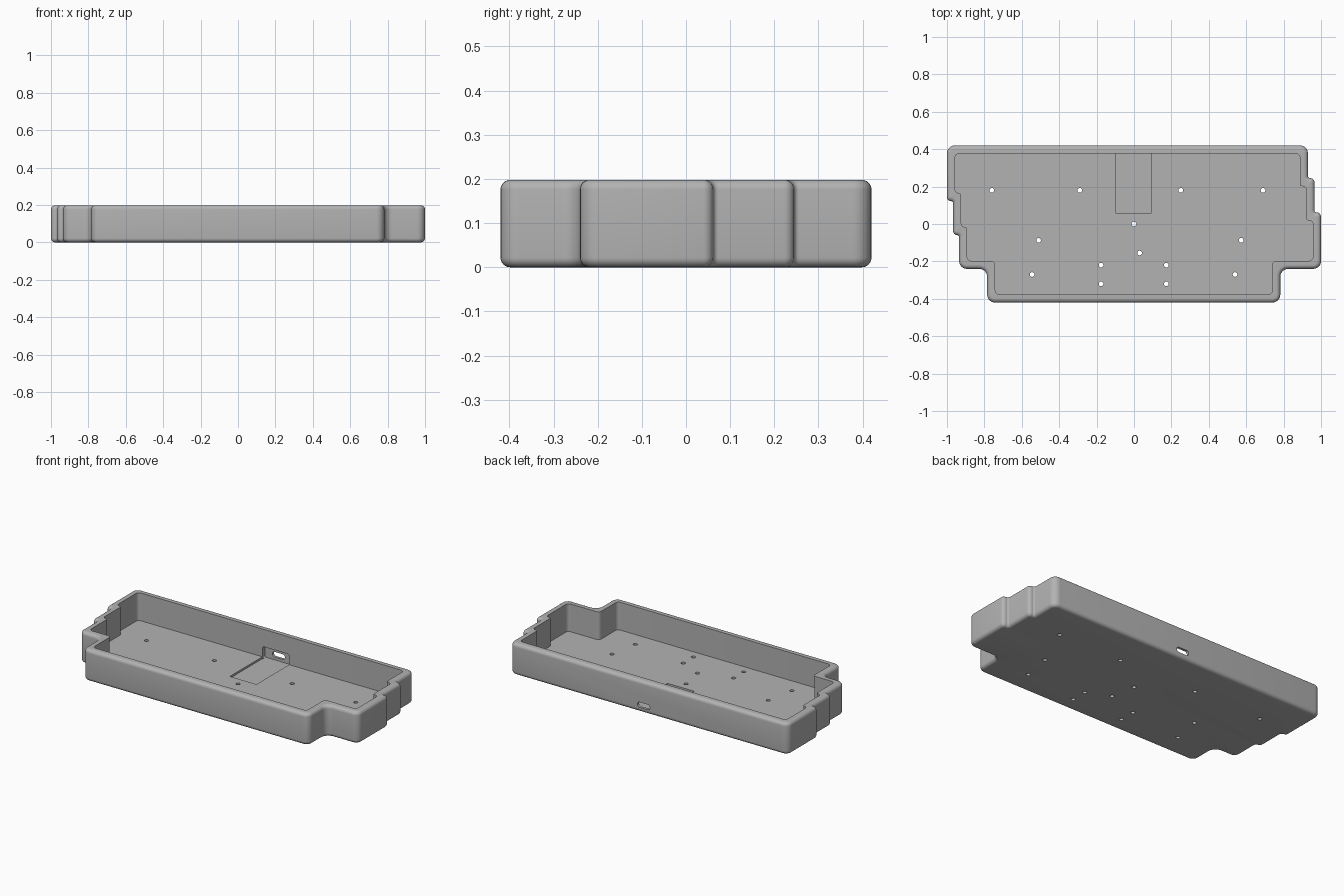
import bpy, bmesh, math
from mathutils import Vector, Matrix

if "Cube" in bpy.data.objects:
    bpy.data.objects.remove(bpy.data.objects["Cube"], do_unlink=True)

HEIGHT, WALL, FLOOR, FILLET = 0.198, 0.043, 0.024, 0.022
BIG, OUT, IN = 0.042, 0.023, 0.011   # corner radii: main, step outside, step inside

# Outline corners, clockwise: x, y, radius
CORNERS = [
    (-1, 0.42, BIG), (0.93, 0.42, BIG), (0.93, 0.245, IN), (0.965, 0.245, OUT),
    (0.965, 0.062, IN), (1, 0.062, OUT), (1, -0.24, BIG), (0.782, -0.24, BIG),
    (0.782, -0.42, BIG), (-0.785, -0.42, BIG), (-0.785, -0.24, BIG), (-0.935, -0.24, BIG),
    (-0.935, -0.06, IN), (-0.967, -0.06, OUT), (-0.967, 0.122, IN), (-1, 0.122, OUT),
]


def outline(inset, radius=None, steps=6):
    """Rounded outline moved inwards; radius caps every corner if given."""
    points = []
    n = len(CORNERS)
    for i, (x, y, r) in enumerate(CORNERS):
        p = Vector((x, y))
        a = (p - Vector(CORNERS[i - 1][:2])).normalized()
        b = (Vector(CORNERS[(i + 1) % n][:2]) - p).normalized()
        corner = p + inset * Vector((a.y + b.y, -a.x - b.x))
        convex = a.x * b.y - a.y * b.x < 0
        if radius:
            r = min(r, radius)
        else:
            r = max(r - inset, 0.001) if convex else r + inset
        center = corner + (b - a) * r
        for k in range(steps + 1):
            t = math.pi / 2 * k / steps
            points.append(center + r * (a * math.sin(t) - b * math.cos(t)))
    return points


def make_object(name, bm):
    bmesh.ops.recalc_face_normals(bm, faces=bm.faces)
    mesh = bpy.data.meshes.new(name)
    bm.to_mesh(mesh)
    bm.free()
    obj = bpy.data.objects.new(name, mesh)
    bpy.context.collection.objects.link(obj)
    return obj


def box_cutter(name, x0, x1, y0, y1, z0, z1, round_y=0.0):
    """Box; round_y rounds the edges running front to back."""
    bm = bmesh.new()
    size = Vector((x1 - x0, y1 - y0, z1 - z0))
    middle = Vector((x0 + x1, y0 + y1, z0 + z1)) / 2
    bmesh.ops.create_cube(bm, size=1, matrix=Matrix.Translation(middle) @ Matrix.Diagonal((*size, 1)))
    if round_y:
        edges = [e for e in bm.edges if abs(e.verts[0].co.y - e.verts[1].co.y) > 1e-4]
        bmesh.ops.bevel(bm, geom=edges, offset=round_y, segments=6, profile=0.5, affect='EDGES')
    return make_object(name, bm)


# Tray shell: bottom fillet, outer wall, top fillet, rim, inner wall, floor
arc = [math.pi / 2 * k / 6 for k in range(7)]
levels = [(FILLET * (1 - math.sin(t)), FILLET * (1 - math.cos(t))) for t in arc]
layers = [(outline(d), z) for d, z in levels]
layers += [(outline(d), HEIGHT - z) for d, z in reversed(levels)]
layers += [(outline(WALL, 0.022), HEIGHT), (outline(WALL, 0.022), FLOOR)]
bm = bmesh.new()
rings = [[bm.verts.new((p.x, p.y, z)) for p in pts] for pts, z in layers]
for low, high in zip(rings, rings[1:]):
    for i in range(len(low)):
        bm.faces.new((low[i - 1], low[i], high[i], high[i - 1]))
bm.faces.new(rings[0])
bm.faces.new(rings[-1])
tray = make_object("tray_case", bm)

# Cutters: floor pocket, wall recess, port slot and screw holes
cutters = [
    box_cutter("floor_pocket", -0.095, 0.09, 0.055, 0.38, 0.012, 0.05),
    box_cutter("wall_recess", -0.095, 0.09, 0.36, 0.404, 0.012, 0.089, 0.012),
    box_cutter("port_slot", -0.044, 0.042, 0.37, 0.5, 0.03, 0.062, 0.0155),
]
HOLES = [
    (-0.76, 0.18), (-0.29, 0.18), (0.25, 0.18), (0.69, 0.18), (0, 0),
    (-0.51, -0.087), (0.573, -0.087), (0.03, -0.155), (-0.176, -0.22), (0.173, -0.22),
    (-0.545, -0.27), (0.54, -0.27), (-0.176, -0.32), (0.173, -0.32),
]
bm = bmesh.new()
for x, y in HOLES:
    bmesh.ops.create_cone(bm, cap_ends=True, segments=20, radius1=0.0125, radius2=0.0125,
                          depth=0.1, matrix=Matrix.Translation((x, y, 0.02)))
cutters.append(make_object("screw_holes", bm))

bpy.ops.object.select_all(action='DESELECT')
tray.select_set(True)
bpy.context.view_layer.objects.active = tray
for cutter in cutters:
    cutter.hide_render = True
    mod = tray.modifiers.new(cutter.name, 'BOOLEAN')
    mod.operation, mod.solver, mod.object = 'DIFFERENCE', 'EXACT', cutter
    bpy.ops.object.modifier_apply(modifier=mod.name)
    bpy.data.objects.remove(cutter, do_unlink=True)

# Plain grey finish
grey = bpy.data.materials.new("grey_plastic")
grey.use_nodes = True
colour = (0.45, 0.45, 0.45, 1)
grey.diffuse_color = colour
grey.node_tree.nodes["Principled BSDF"].inputs["Base Color"].default_value = colour
tray.data.materials.clear()
tray.data.materials.append(grey)
bpy.ops.object.shade_smooth_by_angle(angle=math.radians(35))
